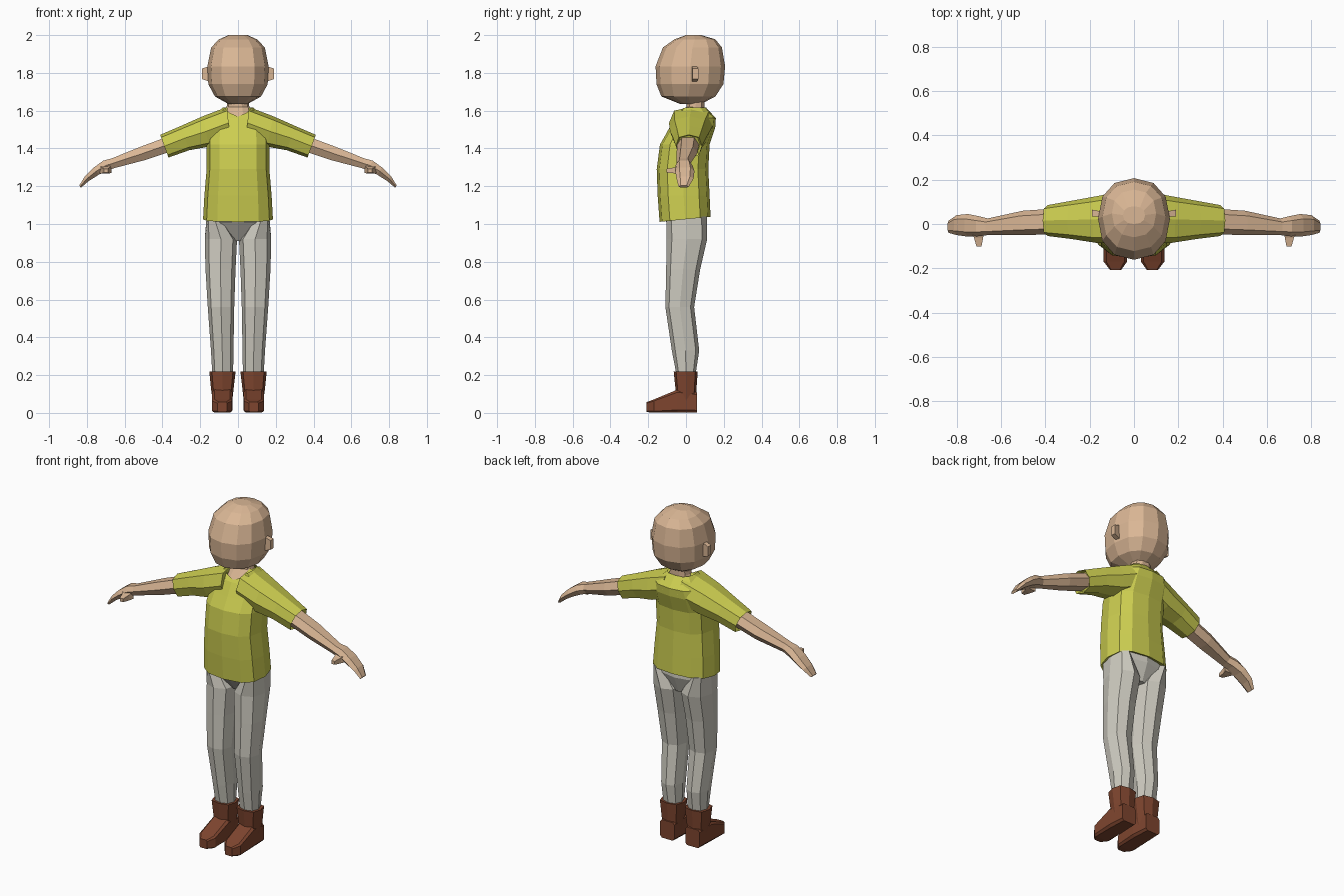
import bpy, bmesh, math
from mathutils import Vector as V


def material(name, rgb):
    m = bpy.data.materials.new(name)
    m.diffuse_color = (*rgb, 1)
    return m


SKIN = material("skin", (0.70, 0.47, 0.30))
SHIRT = material("yellow green cloth", (0.60, 0.61, 0.08))
PANTS = material("light grey cloth", (0.62, 0.60, 0.53))
LEATHER = material("brown leather", (0.21, 0.06, 0.028))


def loft(name, mat, sections, n=8, p=0.85, phase=0.0, mirror=False, front_dip=0.0):
    """Skin closed rings; a section is (centre, half axis A, half axis B).
    p < 1 squares the ring; front_dip lowers the front of the last ring."""
    bm = bmesh.new()
    rings = []
    for k, (c, a, b) in enumerate(sections):
        ring = []
        for i in range(n):
            t = 2 * math.pi * (i + phase) / n
            cs, sn = round(math.cos(t), 6), round(math.sin(t), 6)
            u = math.copysign(abs(cs) ** p, cs) if cs else 0
            w = math.copysign(abs(sn) ** p, sn) if sn else 0
            co = c + a * u + b * w
            if front_dip and k == len(sections) - 1 and sn < 0:
                co.z -= front_dip * sn ** 4
            ring.append(bm.verts.new(co))
        rings.append(ring)
    for r, s in zip(rings, rings[1:]):
        for i in range(n):
            j = (i + 1) % n
            bm.faces.new((r[i], r[j], s[j], s[i]))
    bm.faces.new(rings[0])
    if not front_dip:
        bm.faces.new(rings[-1])
    bmesh.ops.recalc_face_normals(bm, faces=bm.faces)
    me = bpy.data.meshes.new(name)
    bm.to_mesh(me)
    bm.free()
    me.materials.append(mat)
    ob = bpy.data.objects.new(name, me)
    bpy.context.collection.objects.link(ob)
    if mirror:
        ob.modifiers.new("mirror", 'MIRROR')
    return ob


def level(z, x0, x1, y0, y1, tilt=0.0):
    """Horizontal section spanning x0..x1, y0..y1; tilt raises the back."""
    h = (y1 - y0) / 2
    return V(((x0 + x1) / 2, (y0 + y1) / 2, z)), V(((x1 - x0) / 2, 0, 0)), V((0, h, h * tilt))


def across(x, z, h, y0, y1, deg):
    """Arm section at x, leaning with an arm that slopes down by deg."""
    t = math.radians(deg)
    return V((x, (y0 + y1) / 2, z)), V((0, (y1 - y0) / 2, 0)), V((math.sin(t), 0, math.cos(t))) * h


def upright(y, x0, x1, z0, z1):
    """Vertical section facing the front."""
    return V(((x0 + x1) / 2, y, (z0 + z1) / 2)), V(((x1 - x0) / 2, 0, 0)), V((0, 0, (z1 - z0) / 2))


# head
loft("head", SKIN, [level(z, -r, r, a, b) for z, r, a, b in (
    (1.635, 0.05, -0.03, 0.08), (1.675, 0.122, -0.13, 0.155), (1.74, 0.157, -0.156, 0.198),
    (1.835, 0.162, -0.161, 0.207), (1.935, 0.142, -0.122, 0.19),
    (1.978, 0.10, -0.06, 0.155), (2.0, 0.05, 0.0, 0.08))], n=12, p=0.88)

# ears
loft("ear", SKIN, [across(0.14, 1.795, 0.045, 0.03, 0.055, 0),
                   across(0.19, 1.795, 0.028, 0.035, 0.065, 0)],
     n=4, p=0, phase=0.5, mirror=True)

# neck
loft("neck", SKIN, [level(1.50, -0.07, 0.07, -0.05, 0.09),
                    level(1.585, -0.078, 0.078, -0.045, 0.1, 0.3),
                    level(1.62, -0.06, 0.06, 0.0, 0.1),
                    level(1.68, -0.055, 0.055, 0.0, 0.1)], n=10)

# shirt body, with the fuller upper back and a dipped neckline
loft("shirt_body", SHIRT, [level(z, -r, r, a, b, t) for z, r, a, b, t in (
    (1.04, 0.155, -0.11, 0.10, 0.1), (1.025, 0.185, -0.14, 0.13, 0.1),
    (1.15, 0.178, -0.15, 0.125, 0), (1.29, 0.166, -0.155, 0.118, 0),
    (1.42, 0.166, -0.138, 0.125, 0), (1.50, 0.16, -0.10, 0.155, 0.1),
    (1.56, 0.14, -0.062, 0.158, 0), (1.618, 0.078, -0.045, 0.105, 0))],
     n=12, p=0.75, front_dip=-0.05 * -1)

# sleeves
loft("sleeve", SHIRT, [across(0.05, 1.535, 0.085, -0.09, 0.15, 5),
                       across(0.17, 1.49, 0.082, -0.085, 0.125, 12),
                       across(0.28, 1.455, 0.068, -0.068, 0.105, 18),
                       across(0.39, 1.412, 0.064, -0.054, 0.085, 20),
                       across(0.37, 1.42, 0.052, -0.045, 0.075, 20)],
     n=8, p=0.75, mirror=True)

# bare arms and hands
loft("arm", SKIN, [across(0.35, 1.428, 0.045, -0.046, 0.07, 20),
                   across(0.50, 1.375, 0.042, -0.05, 0.06, 20),
                   across(0.66, 1.322, 0.030, -0.05, 0.025, 20),
                   across(0.70, 1.31, 0.032, -0.055, 0.035, 28),
                   across(0.75, 1.28, 0.026, -0.057, 0.045, 38),
                   across(0.80, 1.24, 0.018, -0.05, 0.04, 42),
                   across(0.836, 1.198, 0.008, -0.04, 0.015, 42)],
     n=6, p=0.8, mirror=True)
loft("thumb", SKIN, [upright(-0.03, 0.67, 0.74, 1.27, 1.315),
                     upright(-0.06, 0.68, 0.722, 1.268, 1.3),
                     upright(-0.102, 0.688, 0.71, 1.272, 1.292)],
     n=4, p=0, phase=0.5, mirror=True)

# trouser seat and legs
loft("trouser_seat", PANTS, [level(1.06, -0.16, 0.16, -0.105, 0.11),
                             level(1.01, -0.165, 0.165, -0.105, 0.112),
                             level(0.91, -0.09, 0.09, -0.03, 0.07)], n=8, p=0.75)
loft("trouser_leg", PANTS, [level(*s) for s in (
    (1.04, 0.09, 0.166, -0.105, 0.11), (0.92, 0.005, 0.176, -0.102, 0.112),
    (0.76, 0.013, 0.172, -0.105, 0.075), (0.56, 0.02, 0.16, -0.109, 0.043),
    (0.33, 0.024, 0.143, -0.075, 0.07), (0.20, 0.026, 0.136, -0.05, 0.05))],
     n=8, p=0.85, mirror=True)

# boots: ankle shaft and wedge-shaped foot
loft("boot_shaft", LEATHER, [level(0.05, 0.032, 0.132, -0.05, 0.052),
                             level(0.12, 0.024, 0.142, -0.055, 0.055),
                             level(0.218, 0.013, 0.152, -0.065, 0.062)],
     n=8, p=0.65, mirror=True)
loft("boot_foot", LEATHER, [upright(0.058, 0.035, 0.132, 0, 0.11),
                            upright(-0.045, 0.028, 0.138, 0, 0.125),
                            upright(-0.17, 0.03, 0.138, 0, 0.072),
                            upright(-0.208, 0.058, 0.108, 0.004, 0.058)],
     n=8, p=0.3, phase=0.5, mirror=True)
